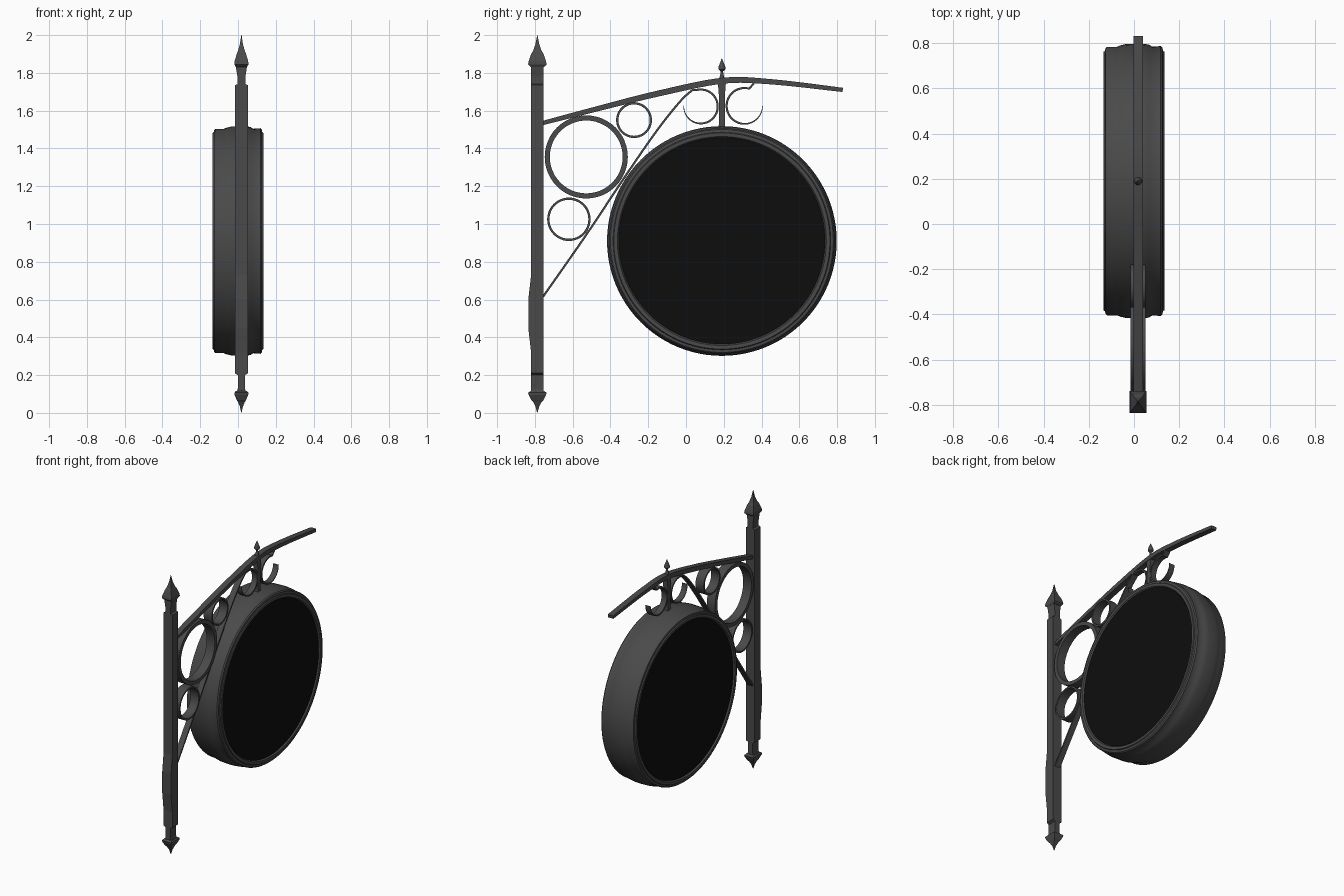
import bpy, bmesh
from math import sin, cos, pi, radians
from mathutils import Vector

if "Cube" in bpy.data.objects:
    bpy.data.objects.remove(bpy.data.objects["Cube"])

MID = 0.018                     # x of the ironwork plane
DRUM = Vector((0, 0.19, 0.91))  # drum centre


def material(name, value, rough):
    m = bpy.data.materials.new(name)
    m.use_nodes = True
    col = (value, value, value, 1)
    m.diffuse_color = col
    bsdf = m.node_tree.nodes["Principled BSDF"]
    bsdf.inputs["Base Color"].default_value = col
    bsdf.inputs["Roughness"].default_value = rough
    return m


iron = material("dark iron grey", 0.068, 0.6)
black = material("face black", 0.004, 0.6)


def finish(name, bm, mat, smooth=None):
    bmesh.ops.remove_doubles(bm, verts=bm.verts, dist=1e-5)
    bmesh.ops.recalc_face_normals(bm, faces=bm.faces)
    me = bpy.data.meshes.new(name)
    bm.to_mesh(me)
    bm.free()
    me.materials.append(mat)
    ob = bpy.data.objects.new(name, me)
    bpy.context.collection.objects.link(ob)
    if smooth:
        bpy.ops.object.select_all(action='DESELECT')
        ob.select_set(True)
        bpy.context.view_layer.objects.active = ob
        bpy.ops.object.shade_smooth_by_angle(angle=radians(smooth))
    return ob


def loft(name, loops, mat, closed=False, smooth=None):
    """Skin a row of equal-sized vertex loops; cap the ends unless closed."""
    bm = bmesh.new()
    rows = [[bm.verts.new(p) for p in loop] for loop in loops]
    n = len(rows[0])
    pairs = list(zip(rows, rows[1:])) + ([(rows[-1], rows[0])] if closed else [])
    for a, b in pairs:
        for i in range(n):
            j = (i + 1) % n
            bm.faces.new((a[i], a[j], b[j], b[i]))
    if not closed:
        bm.faces.new(rows[0])
        bm.faces.new(rows[-1])
    return finish(name, bm, mat, smooth)


def square_loft(name, y, sections):
    """Upright four-sided part; sections are (z, half x, front y, back y)."""
    return loft(name, [[(MID - hx, y - f, z), (MID + hx, y - f, z),
                        (MID + hx, y + b, z), (MID - hx, y + b, z)]
                       for z, hx, f, b in sections], iron)


def strap(name, pts, width, thick, closed=False):
    """Flat iron strap along points (y, z); thick is one value per point."""
    loops, n = [], len(pts)
    for i, p in enumerate(pts):
        nxt = pts[(i + 1) % n] if closed else pts[min(i + 1, n - 1)]
        prv = pts[i - 1] if closed else pts[max(i - 1, 0)]
        t = (Vector(nxt) - Vector(prv)).normalized()
        nrm = Vector((-t.y, t.x)) * thick[i] / 2
        a, b = Vector(p) + nrm, Vector(p) - nrm
        loops.append([(MID - width / 2, *a), (MID + width / 2, *a),
                      (MID + width / 2, *b), (MID - width / 2, *b)])
    return loft(name, loops, iron, closed, 35)


def arc(cy, cz, r, start, end, n):
    return [(cy + r * cos(radians(start + (end - start) * i / n)),
             cz + r * sin(radians(start + (end - start) * i / n)))
            for i in range(n + 1)]


def curve(points, steps=8):
    """Smooth path through the points."""
    p = [Vector(q) for q in [points[0], *points, points[-1]]]
    out = []
    for a, b, c, d in zip(p, p[1:], p[2:], p[3:]):
        for s in range(steps):
            t = s / steps
            out.append(tuple(0.5 * (2 * b + (c - a) * t + (2 * a - 5 * b + 4 * c - d) * t * t
                                    + (3 * b - a - 3 * c + d) * t ** 3)))
    return out + [tuple(points[-1])]


def revolve(name, profile, origin, axis, segs, mat, smooth):
    """Turn (distance along axis, radius) points around the x or z axis."""
    loops = []
    for d, r in profile:
        ring = []
        for i in range(segs):
            c, s = r * cos(2 * pi * i / segs), r * sin(2 * pi * i / segs)
            ring.append(origin + (Vector((d, c, s)) if axis == "x" else Vector((c, s, d))))
        loops.append(ring)
    return loft(name, loops, mat, False, smooth)


# Wall post with a swollen lower shaft and narrowed necks
square_loft("wall_post", -0.787, [
    (0.10, 0.026, 0.033, 0.032), (0.13, 0.019, 0.033, 0.032), (0.20, 0.019, 0.033, 0.032),
    (0.21, 0.035, 0.033, 0.032), (0.32, 0.035, 0.033, 0.032), (0.45, 0.035, 0.048, 0.032),
    (0.60, 0.035, 0.048, 0.032), (0.73, 0.035, 0.033, 0.032), (1.735, 0.035, 0.033, 0.032),
    (1.74, 0.021, 0.033, 0.032), (1.78, 0.021, 0.033, 0.032), (1.835, 0.03, 0.033, 0.032)])

# Pointed caps on both post ends
cap = [(0, 0.03, 0.036), (0.012, 0.037, 0.049), (0.03, 0.036, 0.046), (0.07, 0.024, 0.032),
       (0.085, 0.018, 0.022), (0.12, 0.008, 0.01), (0.168, 0.001, 0.001)]
square_loft("top_cap", -0.787, [(1.832 + d, x, y, y) for d, x, y in cap])
square_loft("bottom_cap", -0.787, [(0.115 - d * 0.68, x, y, y) for d, x, y in cap])

# Drum shell: stepped rims, bulged middle, shallow recess on both faces
revolve("drum_shell", [
    (-0.118, 0.54), (-0.124, 0.548), (-0.134, 0.553), (-0.135, 0.572), (-0.128, 0.576),
    (-0.126, 0.588), (-0.118, 0.594), (-0.075, 0.594), (-0.06, 0.6), (-0.035, 0.606),
    (0.03, 0.608), (0.065, 0.604), (0.082, 0.594), (0.118, 0.597), (0.126, 0.59),
    (0.128, 0.576), (0.134, 0.572), (0.133, 0.553), (0.124, 0.548), (0.118, 0.54)],
    DRUM, "x", 96, iron, 40)
for side, x in (("right", -0.122), ("left", 0.122)):
    revolve(side + "_face", [(x - 0.003, 0.546), (x + 0.003, 0.546)], DRUM, "x", 96, black, 30)

# Arched top bar
bar = curve([(-0.757, 1.535), (-0.45, 1.615), (-0.15, 1.69), (0.19, 1.758),
             (0.45, 1.753), (0.83, 1.71)])
strap("top_bar", bar, 0.042, [0.022 + 0.01 * sin(pi * i / (len(bar) - 1)) for i in range(len(bar))])

# Scroll rings between post and drum
for name, cy, cz, r, t in (("large_ring", -0.528, 1.355, 0.22, 0.027),
                           ("upper_ring", -0.275, 1.55, 0.095, 0.012),
                           ("lower_ring", -0.62, 1.025, 0.115, 0.012)):
    pts = arc(cy, cz, r - t / 2, 0, 360, 48)[:-1]
    strap(name, pts, 0.065, [t] * len(pts), True)

# Diagonal brace that curls over into a hook, and the matching hook
brace = curve([(-0.757, 0.615), (-0.53, 0.94), (-0.31, 1.27), (-0.15, 1.5), (-0.03, 1.65),
               (0.035, 1.71)]) + arc(0.078, 1.622, 0.09, 100, -183, 32)
strap("brace_scroll", brace, 0.042,
      [0.011 if i < len(brace) - 14 else 0.003 + 0.008 * (len(brace) - 1 - i) / 13
       for i in range(len(brace))])
hook = [(0.36, 1.745)] + arc(0.31, 1.625, 0.095, 75, 360, 32)
strap("front_hook", hook, 0.042,
      [0.011 if i < 20 else 0.003 + 0.008 * (len(hook) - 1 - i) / 13 for i in range(len(hook))])

# Drum hanger and its spear finial
square_loft("hanger", 0.19, [(1.49, 0.018, 0.02, 0.02), (1.53, 0.018, 0.016, 0.016),
                             (1.68, 0.018, 0.016, 0.016), (1.76, 0.018, 0.022, 0.022)])
revolve("spear_finial", [(1.765, 0.016), (1.785, 0.01), (1.808, 0.006), (1.818, 0.018), (1.83, 0.019),
                         (1.85, 0.011), (1.876, 0.001)], Vector((MID, 0.19, 0)), "z", 12, iron, 40)
